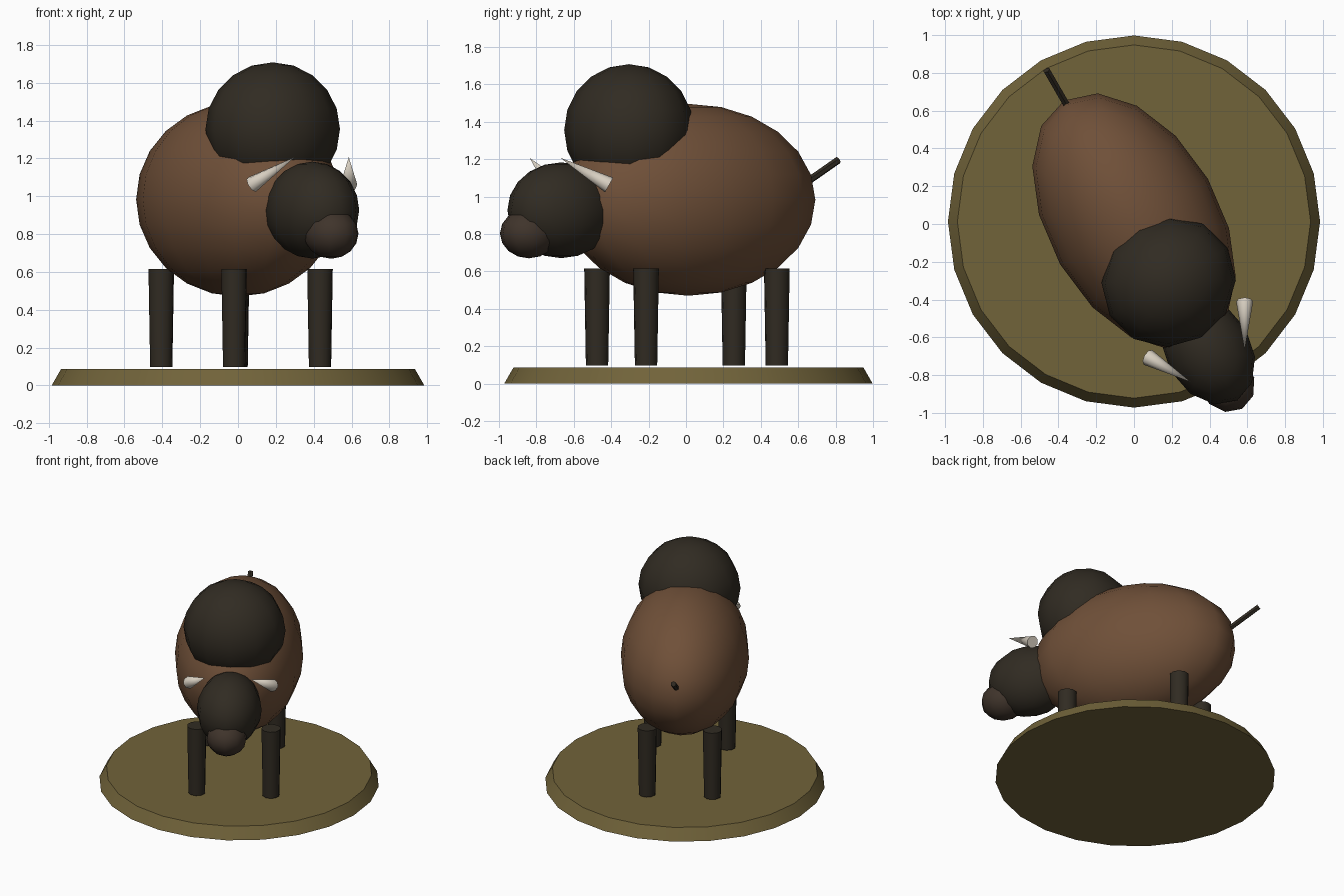
import bpy
from math import radians
from mathutils import Matrix, Vector

if "Cube" in bpy.data.objects:
    bpy.data.objects.remove(bpy.data.objects["Cube"])

# Animal faces -y locally; the whole figure is turned 30 degrees on its base
TURN = Matrix.Translation((0, 0.013, 0)) @ Matrix.Rotation(radians(30), 4, 'Z')


def material(name, rgb):
    m = bpy.data.materials.new(name)
    m.diffuse_color = (*rgb, 1)
    m.use_nodes = True
    m.node_tree.nodes["Principled BSDF"].inputs["Base Color"].default_value = m.diffuse_color
    return m


BROWN = material("brown_fur", (0.16, 0.08, 0.04))
DARK = material("dark_fur", (0.03, 0.024, 0.016))
MUZZLE = material("muzzle", (0.05, 0.034, 0.024))
HORN = material("horn", (0.68, 0.62, 0.53))
GRASS = material("base", (0.165, 0.125, 0.042))


def finish(name, mat, matrix):
    ob = bpy.context.object
    ob.name = name
    ob.data.materials.append(mat)
    ob.data.transform(TURN @ matrix)
    return ob


def ball(name, centre, radii, segments, rings, mat):
    bpy.ops.mesh.primitive_uv_sphere_add(segments=segments, ring_count=rings, radius=1)
    bpy.ops.object.shade_smooth()
    return finish(name, mat, Matrix.Translation(centre) @ Matrix.Diagonal((*radii, 1)))


def rod(name, start, end, r1, r2, sides, mat):
    start, end = Vector(start), Vector(end)
    axis = end - start
    bpy.ops.mesh.primitive_cone_add(vertices=sides, radius1=r1, radius2=r2, depth=axis.length)
    bpy.ops.object.shade_smooth_by_angle(angle=radians(50))
    spin = axis.to_track_quat('Z', 'Y').to_matrix().to_4x4()
    return finish(name, mat, Matrix.Translation((start + end) / 2) @ spin)


# Display base
rod("base", (0, 0, 0), (0, 0, 0.087), 0.985, 0.935, 24, GRASS)

# Body, shoulder hump, head and snout
ball("body", (0, 0, 0.983), (0.452, 0.74, 0.513), 16, 12, BROWN)
ball("shoulder_hump", (0, -0.367, 1.355), (0.36, 0.342, 0.353), 12, 10, DARK)
ball("head", (0, -0.785, 0.927), (0.228, 0.308, 0.256), 12, 10, DARK)
ball("snout", (0, -0.985, 0.803), (0.145, 0.16, 0.133), 10, 8, MUZZLE)

# Legs and horns, mirrored left and right
for side, s in (("left", -1), ("right", 1)):
    for end, x, y in (("front", 0.262, -0.413), ("back", 0.23, 0.413)):
        rod(f"{end}_{side}_leg", (s * x, y, 0.097), (s * x, y, 0.615),
            0.06, 0.069, 10, DARK)
    rod(f"{side}_horn", (s * 0.295, -0.66, 1.062), (s * 0.165, -0.885, 1.207),
        0.045, 0, 8, HORN)

# Tail
rod("tail", (0, 0.66, 1.035), (0, 0.925, 1.195), 0.02, 0.02, 6, DARK)
